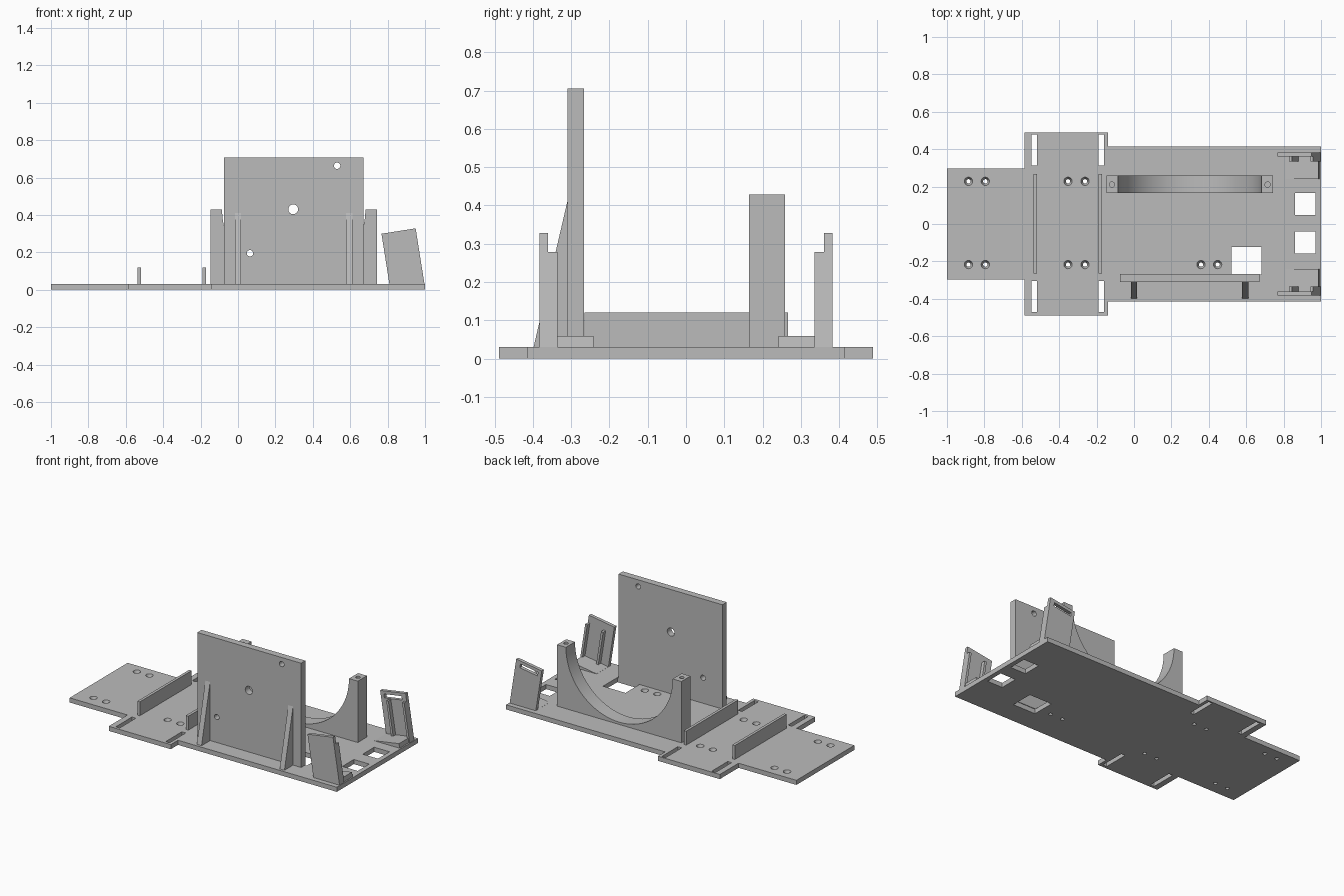
import bpy
import bmesh
from math import cos, sin, pi, radians
from mathutils import Matrix, Vector

if "Cube" in bpy.data.objects:
    bpy.data.objects.remove(bpy.data.objects["Cube"], do_unlink=True)

grey = bpy.data.materials.new("plain grey")
grey.use_nodes = True
grey.diffuse_color = (0.5, 0.5, 0.5, 1)
grey.node_tree.nodes["Principled BSDF"].inputs["Base Color"].default_value = (0.5, 0.5, 0.5, 1)

T = 0.03  # base thickness


def box(bm, x0, x1, y0, y1, z0, z1):
    size = Matrix.Diagonal((x1 - x0, y1 - y0, z1 - z0, 1))
    middle = Matrix.Translation(((x0 + x1) / 2, (y0 + y1) / 2, (z0 + z1) / 2))
    bmesh.ops.create_cube(bm, size=1, matrix=middle @ size)


def rod(bm, centre, r_low, r_high, length, turn=Matrix()):
    bmesh.ops.create_cone(bm, cap_ends=True, segments=32, radius1=r_low, radius2=r_high,
                          depth=length, matrix=Matrix.Translation(centre) @ turn)


def prism(bm, points, direction):
    face = bm.faces.new([bm.verts.new(p) for p in points])
    ext = bmesh.ops.extrude_face_region(bm, geom=[face])
    moved = [v for v in ext["geom"] if isinstance(v, bmesh.types.BMVert)]
    bmesh.ops.translate(bm, verts=moved, vec=Vector(direction))


def finish(name, bm, cutter=None, smooth=False):
    bmesh.ops.recalc_face_normals(bm, faces=bm.faces)
    mesh = bpy.data.meshes.new(name)
    bm.to_mesh(mesh)
    bm.free()
    ob = bpy.data.objects.new(name, mesh)
    bpy.context.collection.objects.link(ob)
    mesh.materials.append(grey)
    if cutter:
        tool = finish(name + "_cutter", cutter)
        mod = ob.modifiers.new("cut", "BOOLEAN")
        mod.operation, mod.solver, mod.object = "DIFFERENCE", "EXACT", tool
        bpy.context.view_layer.update()
        graph = bpy.context.evaluated_depsgraph_get()
        ob.data = bpy.data.meshes.new_from_object(ob.evaluated_get(graph))
        ob.modifiers.clear()
        bpy.data.objects.remove(tool, do_unlink=True)
    if smooth:
        bpy.ops.object.select_all(action="DESELECT")
        ob.select_set(True)
        bpy.context.view_layer.objects.active = ob
        bpy.ops.object.shade_smooth_by_angle(angle=radians(30))
    return ob


# Stepped base plate
bm, cut = bmesh.new(), bmesh.new()
half = [(-1, 0.297), (-0.585, 0.297), (-0.585, 0.489), (-0.14, 0.489), (-0.14, 0.415), (1, 0.415)]
outline = half + [(x, -y) for x, y in reversed(half)]
prism(bm, [(x, y, 0) for x, y in outline], (0, 0, T))

# Strap slots, windows and countersunk screw holes
for x in (-0.533, -0.175):
    for y in (-0.388, 0.396):
        box(cut, x - 0.014, x + 0.014, y - 0.083, y + 0.083, -0.1, 0.1)
for y in (-0.1, 0.108):
    box(cut, 0.86, 0.97, y - 0.059, y + 0.059, -0.1, 0.1)
box(cut, 0.52, 0.682, -0.27, -0.123, -0.1, 0.1)
screws = [(x, y) for x in (-0.885, -0.795, -0.353, -0.262) for y in (-0.217, 0.228)]
for x, y in screws + [(0.358, -0.217), (0.447, -0.217)]:
    rod(cut, (x, y, T / 2), 0.008, 0.026, 0.05)
finish("base_plate", bm, cut)

# Low cross walls
for name, x in (("rear_wall", -0.528), ("middle_wall", -0.18)):
    bm = bmesh.new()
    box(bm, x - 0.009, x + 0.009, -0.265, 0.267, T, 0.12)
    finish(name, bm)

# Upright panel with three holes
bm, cut = bmesh.new(), bmesh.new()
box(bm, -0.075, 0.67, -0.31, -0.266, T, 0.706)
for x, z, r in ((0.295, 0.43, 0.026), (0.53, 0.663, 0.017), (0.064, 0.195, 0.017)):
    rod(cut, (x, -0.288, z), r, r, 0.2, Matrix.Rotation(pi / 2, 4, "X"))
finish("upright_panel", bm, cut)

# Triangular braces in front of the panel
for name, x in (("left_brace", 0.578), ("right_brace", -0.017)):
    bm = bmesh.new()
    prism(bm, [(x, -0.398, T), (x, -0.31, T), (x, -0.31, 0.41)], (0.034, 0, 0))
    finish(name, bm)

# Half-round cradle with blind screw holes in its tops
bm, cut = bmesh.new(), bmesh.new()
cx, top, r = 0.298, 0.428, 0.383
arc = [(cx - r * cos(pi * i / 48), top - r * sin(pi * i / 48)) for i in range(49)]
profile = [(-0.148, T), (-0.148, top)] + arc + [(0.744, top), (0.744, T)]
prism(bm, [(x, 0.165, z) for x, z in profile], (0, 0.093, 0))
for x in (-0.118, 0.714):
    rod(cut, (x, 0.211, top), 0.014, 0.014, 0.16)
finish("cradle", bm, cut, smooth=True)

# Pair of leaning slotted brackets, each with a foot and two ribs
lean = Matrix.Translation((0.997, 0, T)) @ Matrix.Rotation(radians(-9), 4, "Y")
for side, s in (("left", 1), ("right", -1)):
    place = Matrix.Diagonal((1, s, 1, 1)) @ lean

    def part(name, dims, slot=None):
        bm, cut = bmesh.new(), None
        box(bm, *dims)
        bm.transform(place)
        if slot:
            cut = bmesh.new()
            box(cut, *slot)
            cut.transform(place)
        finish(side + "_" + name, bm, cut)

    part("bracket", (-0.185, 0, 0.361, 0.383, 0, 0.302), (-0.161, -0.033, 0.3, 0.45, 0.257, 0.282))
    part("bracket_foot", (-0.185, -0.006, 0.241, 0.361, 0, 0.03))
    part("bracket_inner_rib", (-0.13, -0.115, 0.335, 0.361, 0, 0.252))
    part("bracket_outer_rib", (-0.015, 0, 0.335, 0.361, 0, 0.252))
